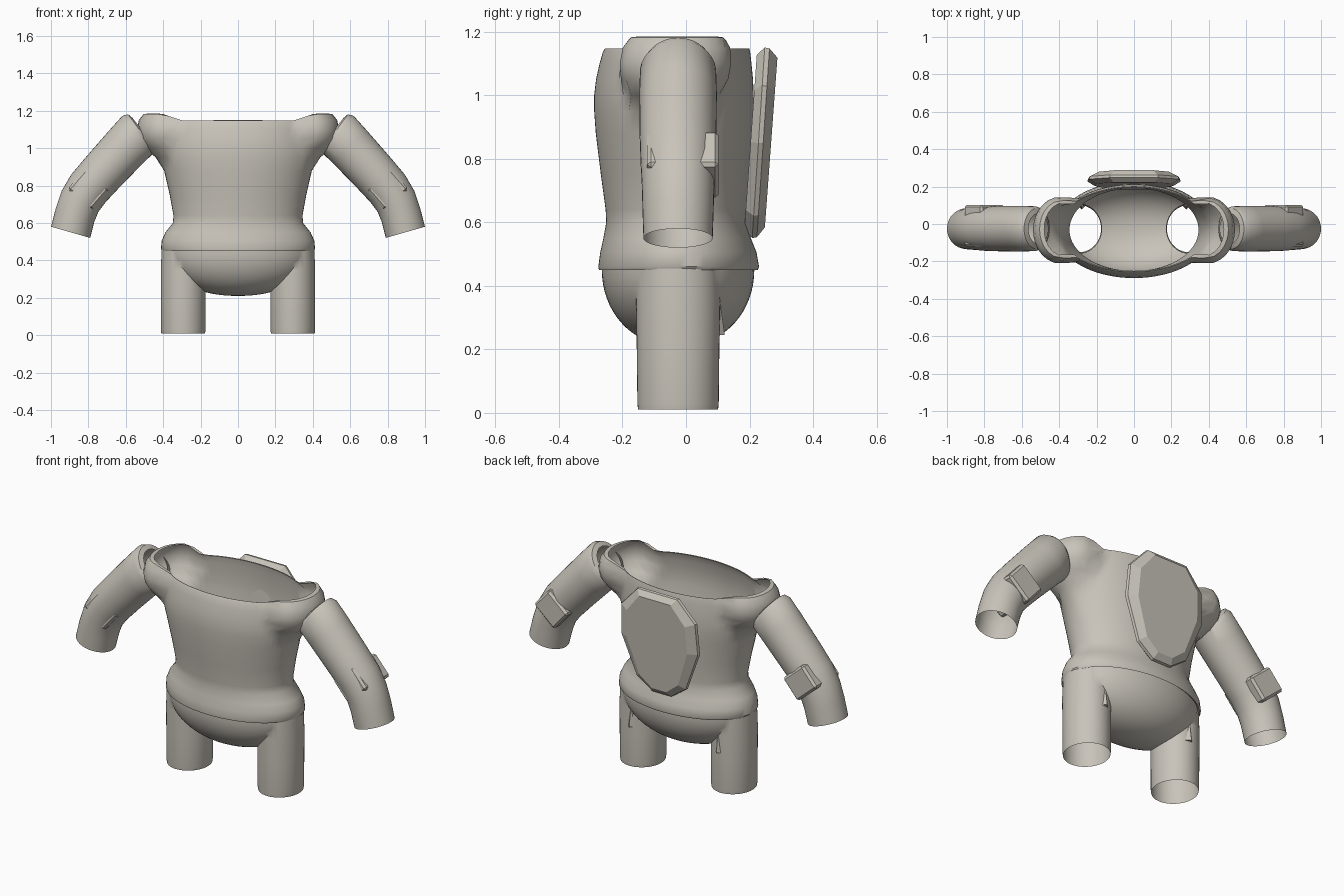
import bpy, bmesh, math
from mathutils import Vector, Matrix

if "Cube" in bpy.data.objects:
    bpy.data.objects.remove(bpy.data.objects["Cube"])

clay = bpy.data.materials.new("warm_grey")
clay.diffuse_color = (0.58, 0.55, 0.49, 1)
clay.use_nodes = True
clay.node_tree.nodes["Principled BSDF"].inputs["Base Color"].default_value = clay.diffuse_color
N = 64


def add_object(name, bm, smooth=True):
    bmesh.ops.recalc_face_normals(bm, faces=bm.faces)
    me = bpy.data.meshes.new(name)
    bm.to_mesh(me)
    bm.free()
    me.materials.append(clay)
    if smooth:
        me.shade_smooth()
        me.set_sharp_from_angle(angle=math.radians(40))
    ob = bpy.data.objects.new(name, me)
    bpy.context.scene.collection.objects.link(ob)
    return ob


def loft(rings, caps=False):
    """Skin a list of equal-length point rings."""
    bm = bmesh.new()
    loops = [[bm.verts.new(p) for p in ring] for ring in rings]
    n = len(loops[0])
    for a, b in zip(loops, loops[1:]):
        for i in range(n):
            j = (i + 1) % n
            bm.faces.new((a[i], a[j], b[j], b[i]))
    if caps:
        bm.faces.new(loops[0])
        bm.faces.new(loops[-1])
    return bm


def ellipse(x, y, z, a, b, n=N):
    return [(x + a * math.cos(2 * math.pi * i / n),
             y + b * math.sin(2 * math.pi * i / n), z) for i in range(n)]


def ray(c, rx, ry, t):
    """Far distance from the origin to an ellipse centred at (c, 0)."""
    ux, uy = math.cos(t) / rx, math.sin(t) / ry
    k = c / rx
    A, B, C = ux * ux + uy * uy, -2 * ux * k, k * k - 1
    d = B * B - 4 * A * C
    return (-B + math.sqrt(d)) / (2 * A) if d > 0 else 0


# Shirt: ellipse sections with shoulder lobes growing out near the top
# z, half width, half depth, y centre, lobe centre, lobe rx, lobe ry, lift
SHIRT = [
    (.462, .395, .237, -.025, 0, 0, 0, 0),
    (.450, .405, .250, -.024, 0, 0, 0, 0),
    (.460, .412, .253, -.023, 0, 0, 0, 0),
    (.505, .408, .246, -.024, 0, 0, 0, 0),
    (.55, .388, .232, -.028, 0, 0, 0, 0),
    (.60, .348, .221, -.03, 0, 0, 0, 0),
    (.64, .345, .222, -.031, 0, 0, 0, 0),
    (.75, .365, .233, -.035, 0, 0, 0, 0),
    (.88, .395, .246, -.038, 0, 0, 0, 0),
    (.95, .415, .251, -.038, .38, .06, .08, 0),
    (1.0, .42, .251, -.038, .39, .105, .135, 0),
    (1.05, .42, .247, -.036, .39, .14, .17, 0),
    (1.10, .42, .239, -.033, .39, .15, .18, 0),
    (1.135, .415, .232, -.03, .39, .14, .17, .015),
    (1.147, .41, .227, -.028, .385, .12, .155, .035),
    (1.145, .405, .222, -.028, .38, .10, .14, .04),
]
rings = []
for z, a, b, yc, c, rx, ry, lift in SHIRT:
    ring = []
    for i in range(96):
        t = 2 * math.pi * i / 96
        r = ray(0, a, b, t)
        if rx:
            q = math.atan2(math.sin(t), abs(math.cos(t)))
            lobe = ray(c, rx, ry, q)
            h = max(0, 0.03 - abs(r - lobe)) / 0.03
            r = max(r, lobe) + h * h * 0.0075
        x, y = r * math.cos(t), r * math.sin(t)
        s = min(1, max(0, (abs(x) - .28) / .14))
        ring.append((x, yc + y, z + lift * s * s * (3 - 2 * s)))
    rings.append(ring)
add_object("shirt", loft(rings))

# Pelvis bowl joined with two legs, then opened at the waist and ankles
bowl = []
for i in range(17):
    t = math.pi / 2 * (i / 16) * .97
    bowl.append(ellipse(0, -.025, .45 - .24 * math.sin(t),
                        .395 * math.cos(t) ** .9, .24 * math.cos(t) ** .9))
bowl.insert(0, ellipse(0, -.025, .46, .395, .24))
pelvis = add_object("pelvis_and_legs", loft(bowl, True))
helpers = []
for s in (-1, 1):
    leg = [ellipse(s * .293, -.025, z, a, b, 48) for z, a, b in
           ((.01, .117, .126), (.03, .12, .128), (.2, .12, .13),
            (.35, .12, .132), (.455, .115, .13))]
    ob = add_object("leg_helper", loft(leg, True))
    ob.hide_render = True
    mod = pelvis.modifiers.new("join_leg", 'BOOLEAN')
    mod.operation, mod.solver, mod.object = 'UNION', 'EXACT', ob
    helpers.append(ob)
bpy.context.view_layer.update()
dg = bpy.context.evaluated_depsgraph_get()
joined = bpy.data.meshes.new_from_object(pelvis.evaluated_get(dg))
pelvis.modifiers.clear()
for ob in helpers:
    bpy.data.objects.remove(ob)
bm = bmesh.new()
bm.from_mesh(joined)
bm.normal_update()
ends = [f for f in bm.faces if abs(f.normal.z) > .95 and
        (f.calc_center_median().z > .45 or f.calc_center_median().z < .03)]
bmesh.ops.delete(bm, geom=ends, context='FACES')
bm.to_mesh(joined)
bm.free()
joined.shade_smooth()
joined.set_sharp_from_angle(angle=math.radians(40))
pelvis.data = joined

# Arms: bent tubes, open at the wrist; x, z, across direction angle, radii
ARM = [(.512, 1.095, 52, .085, .08), (.520, 1.088, 54, .115, .108),
       (.535, 1.073, 50, .130, .12), (.60, 1.005, 43, .126, .122),
       (.72, .875, 41, .121, .121), (.80, .785, 39, .118, .118),
       (.845, .715, 29, .113, .114), (.872, .64, 19, .109, .112),
       (.895, .55, 16, .109, .109)]
for s, side in ((-1, "left"), (1, "right")):
    rings = []
    for x, z, ang, r, ry in ARM:
        dx, dz = math.cos(math.radians(ang)), math.sin(math.radians(ang))
        ring = []
        for i in range(40):
            t = 2 * math.pi * i / 40
            k = r * math.cos(t)
            ring.append((s * (x + k * dx), -.025 + ry * math.sin(t), z + k * dz))
        rings.append(ring)
    add_object(side + "_arm", loft(rings))

    # Elbow pad: block passing through the arm, corners showing in front
    bm = bmesh.new()
    bmesh.ops.create_cube(bm, size=1)
    bmesh.ops.scale(bm, vec=(.17, .225, .145), verts=bm.verts)
    bmesh.ops.bevel(bm, geom=bm.edges[:], offset=.012, segments=1, affect='EDGES')
    bmesh.ops.rotate(bm, matrix=Matrix.Rotation(-s * math.radians(41), 3, 'Y'),
                     verts=bm.verts)
    bmesh.ops.translate(bm, vec=(s * .80, -.01, .78), verts=bm.verts)
    add_object(side + "_elbow_pad", bm, False)

    # Small strap end behind each thigh
    bm = bmesh.new()
    bmesh.ops.create_cone(bm, cap_ends=True, segments=4, radius1=.022,
                          radius2=.008, depth=.10)
    bmesh.ops.translate(bm, vec=(s * .28, .1, .295), verts=bm.verts)
    add_object(side + "_strap_end", bm, False)

# Back plate: bevelled shield leaning slightly backwards
half = [(.06, .55), (.16, .62), (.25, .85), (.24, 1.03), (.13, 1.15)]
outline = half + [(-x, z) for x, z in reversed(half)]
rings = []
for y, k in ((.203, .84), (.228, 1), (.243, .98), (.268, .78)):
    rings.append([(x * k, y + (z - .85) * .066, .86 + (z - .86) * (k + 1) / 2)
                  for x, z in outline])
add_object("back_plate", loft(rings, True), False)
